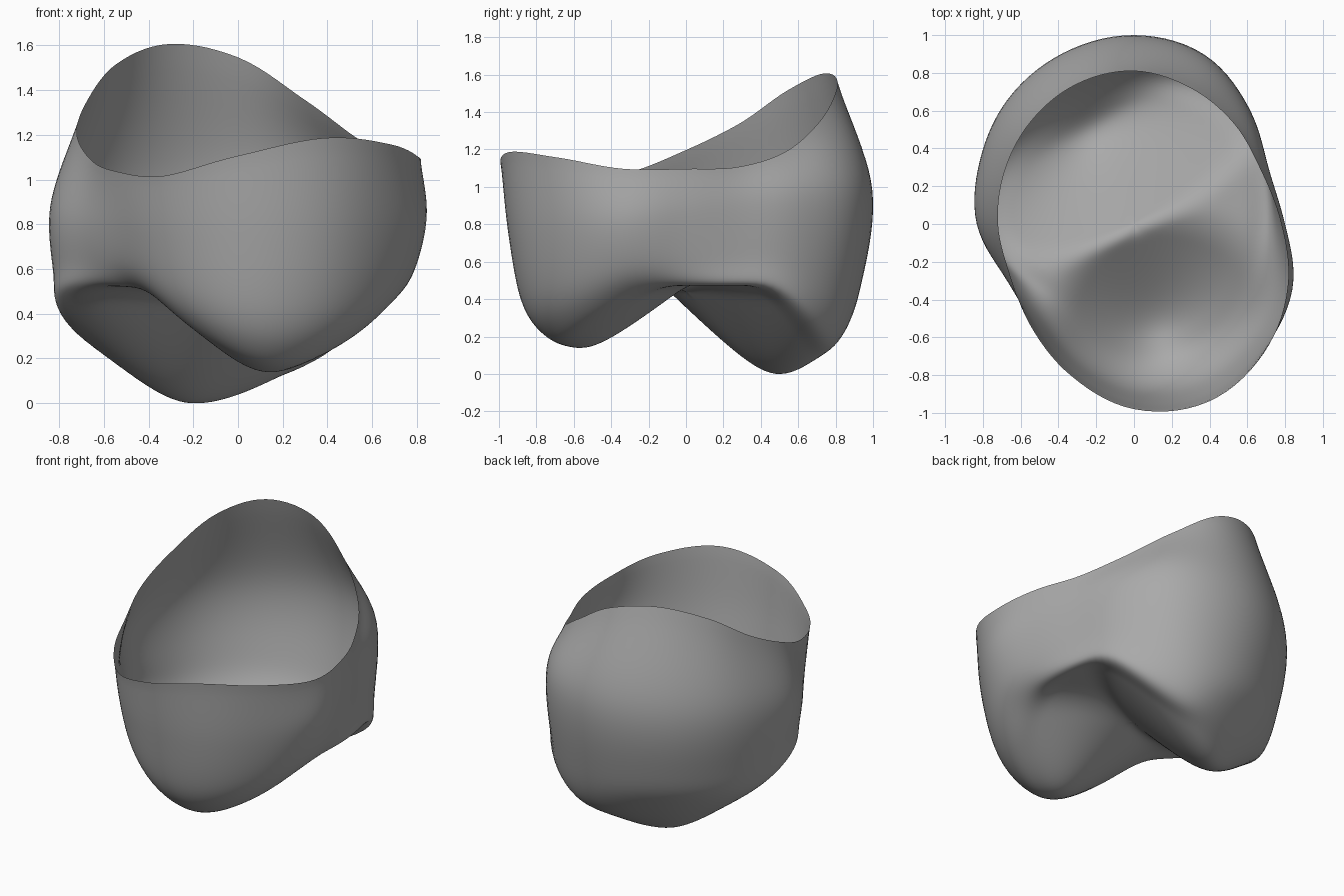
import bpy
import bmesh
from math import cos, sin, sqrt, pi

SEGMENTS = 112
FLOOR_RINGS = 34

# Outline controls, counter-clockwise from +x, one every 22.5 degrees
RIM_RADIUS = [.78, .73, .75, .78, .81, .80, .77, .74, .72, .71, .77, .87, .98, 1.02, .97, .88]
RIM_HEIGHT = [1.1, 1.11, 1.19, 1.36, 1.55, 1.61, 1.52, 1.34, 1.2, 1.09, 1.04, 1.02, 1.11, 1.19, 1.16, 1.1]
BELLY_RADIUS = [.80, .77, .86, .97, 1, .98, .94, .88, .83, .74, .74, .84, .94, .98, .95, .91]
FOOT_RADIUS = [.71, .75, .83, .83, .82, .80, .79, .80, .80, .66, .60, .69, .77, .77, .76, .72]


def spline(a, b, c, d, t):
    """Smooth curve from b to c with neighbours a and d."""
    return b + t * (c - a + t * (2 * a - 5 * b + 4 * c - d + t * (3 * (b - c) + d - a))) / 2


def around(table, turn):
    """Closed smooth lookup, turn runs from 0 to 1."""
    n = len(table)
    i = int(turn * n)
    return spline(*(table[(i + k) % n] for k in (-1, 0, 1, 2)), turn * n - i)


def smooth_min(a, b, width):
    h = max(width - abs(a - b), 0) / width
    return min(a, b) - h * h * width / 4


def cusp(dx, dy, slope, blunt=.15):
    """Rounded cone."""
    return slope * (sqrt(dx * dx + dy * dy + blunt * blunt) - blunt)


def floor_height(x, y):
    """Two pointed cusps, the back one a slanted ridge, separated by a groove."""
    front = .14 + cusp(x - .12, y + .57, .77) - .12 * (x - .12)
    along = .87 * (x + .2) + .49 * (y - .5)
    across = .87 * (y - .5) - .49 * (x + .2)
    back = cusp(along * (.5 if along > 0 else .72), across * (1.35 if across > 0 else 1), 1.1)
    groove = .51 - .04 * x
    return smooth_min(smooth_min(front, back, .08), groove, .08)


def section(turn):
    """Half section from the rim down the wall and in along the floor."""
    c, s = cos(turn * 2 * pi), sin(turn * 2 * pi)
    foot_radius = around(FOOT_RADIUS, turn)

    def floor_point(scale):
        r = foot_radius * scale
        return r, floor_height(r * c, r * s)

    rim = (around(RIM_RADIUS, turn), around(RIM_HEIGHT, turn))
    belly = (around(BELLY_RADIUS, turn), .87 + .12 * s)
    foot = floor_point(1)
    low = tuple(f + share * (b - f) for f, b, share in zip(foot, belly, (.62, .32)))
    above = tuple(2 * p - q for p, q in zip(rim, belly))
    controls = [above, rim, belly, low, foot, floor_point(.82), floor_point(.64)]
    points = []
    for i, steps in enumerate((10, 10, 8, 6)):
        for k in range(steps):
            points.append(tuple(spline(*axis, k / steps) for axis in zip(*controls[i:i + 4])))
    points += [floor_point(.82 * (1 - k / FLOOR_RINGS)) for k in range(FLOOR_RINGS)]
    return [(r * c, r * s, z) for r, z in points]


# Thin open shell
bm = bmesh.new()
columns = [[bm.verts.new(p) for p in section(i / SEGMENTS)] for i in range(SEGMENTS)]
centre = bm.verts.new((0, 0, floor_height(0, 0)))
for i, left in enumerate(columns):
    right = columns[(i + 1) % SEGMENTS]
    for j in range(len(left) - 1):
        bm.faces.new((left[j], left[j + 1], right[j + 1], right[j]))
    bm.faces.new((left[-1], centre, right[-1]))
# Soften the folds without moving the rim
inside = [v for v in bm.verts if not v.is_boundary]
for _ in range(4):
    bmesh.ops.smooth_vert(bm, verts=inside, factor=.5, use_axis_x=True, use_axis_y=True, use_axis_z=True)
# Stand the lowest cusp on the ground
lowest = min(v.co.z for v in bm.verts)
bmesh.ops.translate(bm, verts=bm.verts, vec=(0, 0, -lowest))

default = bpy.data.objects.get("Cube")
if default:
    bpy.data.objects.remove(default, do_unlink=True)

mesh = bpy.data.meshes.new("crown_shell")
bm.to_mesh(mesh)
bm.free()
mesh.shade_smooth()
shell = bpy.data.objects.new("crown_shell", mesh)
bpy.context.collection.objects.link(shell)

# Plain grey
grey = bpy.data.materials.new("grey")
grey.use_nodes = True
colour = (.4, .4, .4, 1)
grey.diffuse_color = colour
grey.node_tree.nodes["Principled BSDF"].inputs["Base Color"].default_value = colour
mesh.materials.append(grey)
